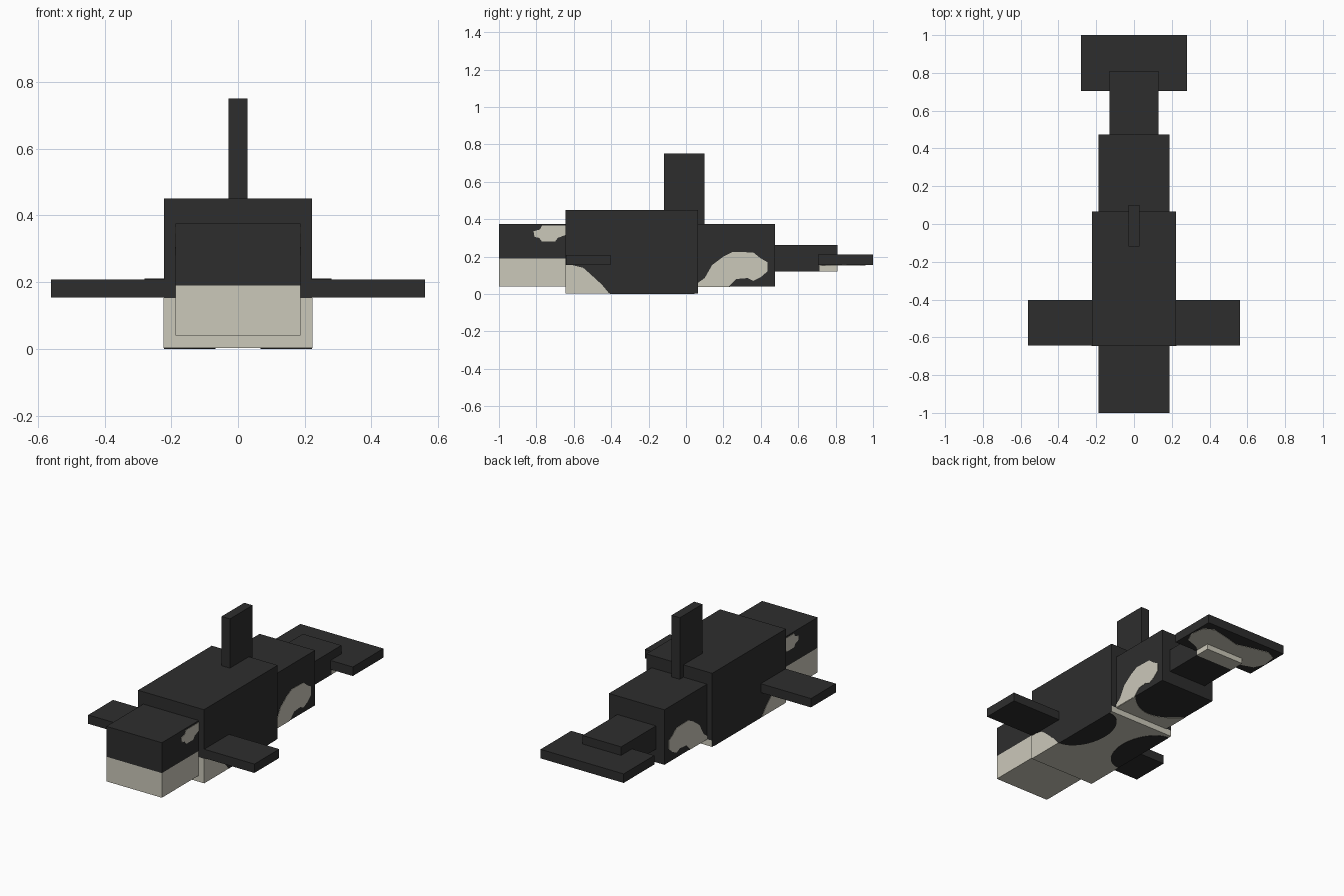
import bpy
import bmesh
from math import cos, sin, pi
from mathutils import Vector

cube = bpy.data.objects.get("Cube")
if cube:
    bpy.data.objects.remove(cube, do_unlink=True)


def material(name, rgb):
    mat = bpy.data.materials.new(name)
    mat.use_nodes = True
    mat.diffuse_color = (*rgb, 1)
    mat.node_tree.nodes["Principled BSDF"].inputs["Base Color"].default_value = (*rgb, 1)
    return mat


dark = material("charcoal", (0.027, 0.027, 0.027))
pale = material("cream", (0.6, 0.58, 0.49))
PLATE = 0.002


def finish(name, bm, mats, mirrored=False):
    bmesh.ops.recalc_face_normals(bm, faces=bm.faces[:])
    mesh = bpy.data.meshes.new(name)
    bm.to_mesh(mesh)
    bm.free()
    for mat in mats:
        mesh.materials.append(mat)
    obj = bpy.data.objects.new(name, mesh)
    bpy.context.collection.objects.link(obj)
    if mirrored:
        obj.modifiers.new("Mirror", "MIRROR").use_axis[0] = True
    return obj


def box(name, x, y, z, cuts=(), is_pale=None, mirrored=False):
    """Box from ranges; cuts are (axis, position), is_pale picks cream faces."""
    bm = bmesh.new()
    bmesh.ops.create_cube(bm, size=1)
    for v in bm.verts:
        v.co = [r[0] if c < 0 else r[1] for r, c in zip((x, y, z), v.co)]
    for axis, pos in cuts:
        normal = Vector((0, 0, 0))
        normal[axis] = 1
        bmesh.ops.bisect_plane(bm, geom=bm.verts[:] + bm.edges[:] + bm.faces[:],
                               plane_co=normal * pos, plane_no=normal)
    bm.normal_update()
    if is_pale:
        for f in bm.faces:
            f.material_index = int(is_pale(f.calc_center_median(), f.normal))
    return finish(name, bm, (dark, pale), mirrored)


def plate(name, points, offset, mat, mirrored=False):
    """Thin painted patch: outline points pushed out by the offset vector."""
    bm = bmesh.new()
    face = bm.faces.new([bm.verts.new(p) for p in points])
    new = bmesh.ops.extrude_face_region(bm, geom=[face])["geom"]
    bmesh.ops.translate(bm, vec=offset,
                        verts=[g for g in new if isinstance(g, bmesh.types.BMVert)])
    return finish(name, bm, (mat,), mirrored)


def side_patch(name, x, outline):
    plate(name, [(x, y, z) for y, z in outline], (PLATE, 0, 0), pale, True)


def under_patch(name, z, half):
    """Symmetric patch below a part, from the outline of its +x half."""
    both = half + [(-x, y) for x, y in reversed(half) if x > 0]
    plate(name, [(x, y, z) for x, y in both], (0, 0, -PLATE), pale)


# Main blocks
box("head", (-0.187, 0.187), (-1, -0.645), (0.04, 0.375),
    [(2, 0.19)], lambda c, n: c.z < 0.19)
box("body", (-0.222, 0.222), (-0.645, 0.065), (PLATE, 0.45),
    [(2, 0.04), (2, 0.152)],
    lambda c, n: n.z < -0.5 or (n.y < -0.5 and c.z < 0.152) or (n.y > 0.5 and c.z < 0.04))
box("rear_body", (-0.187, 0.187), (0.065, 0.475), (0.04, 0.375))
box("tail_stem", (-0.13, 0.13), (0.475, 0.81), (0.12, 0.262),
    [(1, 0.715), (2, 0.155)], lambda c, n: c.z < 0.155 and c.y > 0.715)

# Fins
box("tail_fluke", (-0.28, 0.28), (0.705, 1), (0.155, 0.21))
box("dorsal_fin", (-0.028, 0.028), (-0.118, 0.1), (0.375, 0.75))
box("side_fin", (0.2, 0.56), (-0.642, -0.403), (0.154, 0.208), mirrored=True)

# Pale side markings
side_patch("eye_patch", 0.187, [
    (-0.645, 0.365), (-0.77, 0.365), (-0.78, 0.345), (-0.815, 0.335), (-0.81, 0.305),
    (-0.785, 0.3), (-0.77, 0.28), (-0.7, 0.28), (-0.685, 0.3), (-0.645, 0.315)])
side_patch("chest_patch", 0.222, [
    (-0.645, PLATE), (-0.41, PLATE), (-0.45, 0.05), (-0.51, 0.105),
    (-0.55, 0.14), (-0.61, 0.155), (-0.645, 0.155)])
side_patch("flank_patch", 0.187, [
    (0.065, 0.04), (0.065, 0.06), (0.1, 0.085), (0.14, 0.155), (0.2, 0.2), (0.25, 0.225),
    (0.36, 0.222), (0.4, 0.19), (0.435, 0.17), (0.435, 0.12), (0.4, 0.09),
    (0.36, 0.07), (0.33, 0.085), (0.27, 0.08), (0.23, 0.04)])

# Dark half-oval markings on the belly
oval = [(0.222 - 0.155 * sin(pi * i / 16), -0.18 - 0.225 * cos(pi * i / 16), PLATE)
        for i in range(17)]
plate("belly_marking", oval, (0, 0, -PLATE), dark, True)

# Pale markings below the rear body and the fluke
curve = [(0.187 * i / 6, 0.13 + 3 * (0.187 * i / 6) ** 2) for i in range(7)]
under_patch("rear_belly_patch", 0.04, curve + [(0.187, 0.065)])
under_patch("fluke_patch", 0.155, [
    (0, 0.91), (0.07, 0.93), (0.2, 0.96), (0.26, 0.93), (0.275, 0.84),
    (0.245, 0.775), (0.16, 0.745), (0.13, 0.72)])
